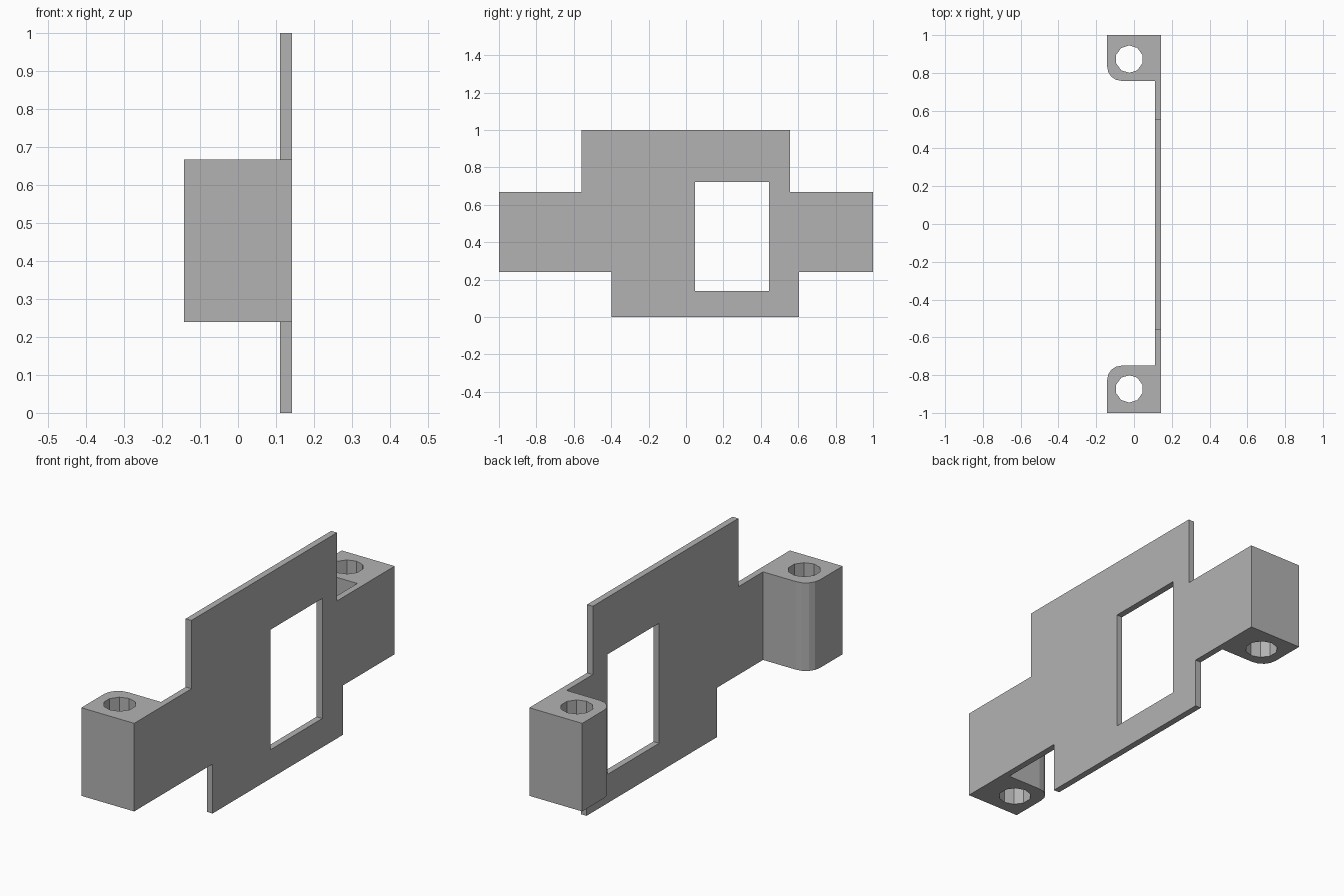
import bpy
import bmesh
from math import cos, sin, pi
from mathutils import Vector

cube = bpy.data.objects.get("Cube")
if cube:
    bpy.data.objects.remove(cube, do_unlink=True)

grey = bpy.data.materials.new("plain_grey")
grey.use_nodes = True
colour = (0.45, 0.45, 0.45, 1)
grey.diffuse_color = colour
grey.node_tree.nodes["Principled BSDF"].inputs["Base Color"].default_value = colour

# Shared measurements
X_BACK, X_INNER, X_FACE = -0.142, 0.111, 0.142
Z_LOW, Z_HIGH = 0.24, 0.668


def extrude_profile(name, loops, place, push):
    """Fill an outline with its hole, then extrude it into a solid."""
    bm = bmesh.new()
    for loop in loops:
        verts = [bm.verts.new(place(a, b)) for a, b in loop]
        for i, v in enumerate(verts):
            bm.edges.new((verts[i - 1], v))
    bmesh.ops.triangle_fill(bm, edges=bm.edges[:], use_beauty=True)
    out = bmesh.ops.extrude_face_region(bm, geom=bm.faces[:], use_keep_orig=True)
    moved = [g for g in out["geom"] if isinstance(g, bmesh.types.BMVert)]
    bmesh.ops.translate(bm, verts=moved, vec=push)
    bmesh.ops.recalc_face_normals(bm, faces=bm.faces[:])
    mesh = bpy.data.meshes.new(name)
    bm.to_mesh(mesh)
    bm.free()
    mesh.materials.append(grey)
    obj = bpy.data.objects.new(name, mesh)
    bpy.context.collection.objects.link(obj)
    return obj


def arc(cx, cy, r, start, end, steps):
    angles = [start + (end - start) * i / steps for i in range(steps + 1)]
    return [(cx + r * cos(a), cy + r * sin(a)) for a in angles]


# Stepped plate with a rectangular window, ending at the lugs
FRONT_END, BACK_END = -0.75, 0.758
plate = [(FRONT_END, Z_LOW), (-0.398, Z_LOW), (-0.398, 0), (0.605, 0),
         (0.605, Z_LOW), (BACK_END, Z_LOW), (BACK_END, Z_HIGH),
         (0.557, Z_HIGH), (0.557, 1), (-0.56, 1), (-0.56, Z_HIGH),
         (FRONT_END, Z_HIGH)]
window = [(0.048, 0.14), (0.444, 0.14), (0.444, 0.723), (0.048, 0.723)]
extrude_profile("plate", [plate, window],
                lambda y, z: Vector((X_INNER, y, z)),
                Vector((X_FACE - X_INNER, 0, 0)))

# Screw lugs at both ends: one rounded inner corner and a ten-sided hole
RADIUS = 0.075
for name, side, inner in (("front_lug", -1, -FRONT_END), ("back_lug", 1, BACK_END)):
    outline = [(X_FACE, inner), (X_FACE, 1), (X_BACK, 1)]
    outline += arc(X_BACK + RADIUS, inner + RADIUS, RADIUS, pi, 1.5 * pi, 4)
    hole = arc(-0.025, 0.873, 0.073, pi / 2, 2.5 * pi, 10)[:-1]
    extrude_profile(name, [outline, hole],
                    lambda x, y: Vector((x, side * y, Z_LOW)),
                    Vector((0, 0, Z_HIGH - Z_LOW)))
